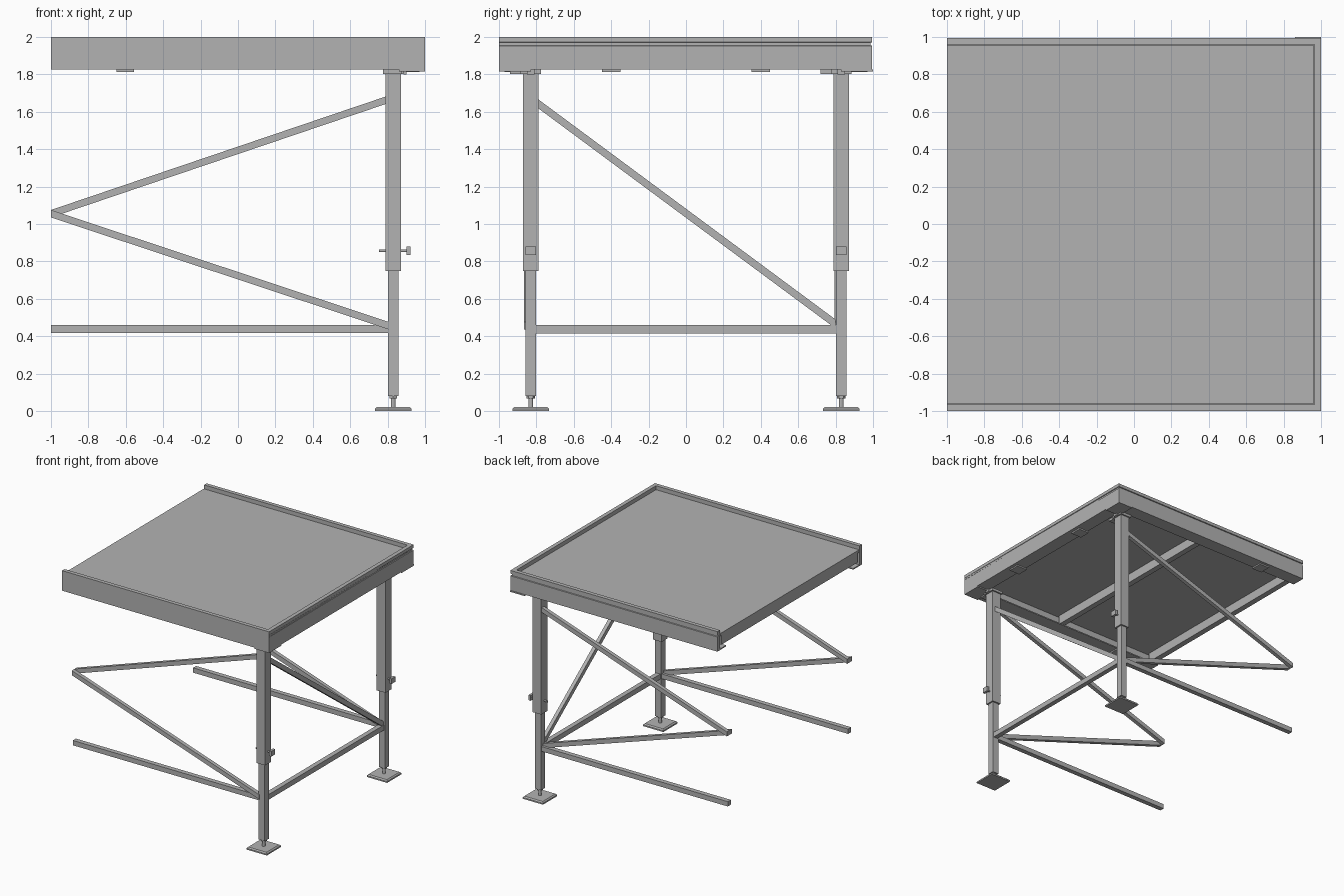
import bpy, bmesh
from mathutils import Vector

cube = bpy.data.objects.get("Cube")
if cube:
    bpy.data.objects.remove(cube)

metal = bpy.data.materials.new("grey metal")
metal.use_nodes = True
GREY = (0.45, 0.45, 0.45, 1)
metal.diffuse_color = GREY
metal.node_tree.nodes["Principled BSDF"].inputs["Base Color"].default_value = GREY


def finish(name, bm):
    bmesh.ops.recalc_face_normals(bm, faces=bm.faces)
    mesh = bpy.data.meshes.new(name)
    bm.to_mesh(mesh)
    bm.free()
    mesh.materials.append(metal)
    obj = bpy.data.objects.new(name, mesh)
    bpy.context.collection.objects.link(obj)
    return obj


def box(name, lo, hi, taper=1.0):
    """Box between two corners; taper shrinks its top."""
    lo, hi = Vector(lo), Vector(hi)
    bm = bmesh.new()
    bmesh.ops.create_cube(bm, size=1)
    for v in bm.verts:
        if v.co.z > 0:
            v.co.x *= taper
            v.co.y *= taper
        v.co = (lo + hi) / 2 + v.co * (hi - lo)
    return finish(name, bm)


def rod(name, a, b, radius, sides=12):
    a, b = Vector(a), Vector(b)
    bm = bmesh.new()
    bmesh.ops.create_cone(bm, cap_ends=True, segments=sides, radius1=radius,
                          radius2=radius, depth=(b - a).length)
    turn = (b - a).to_track_quat('Z', 'Y')
    for v in bm.verts:
        v.co = turn @ v.co + (a + b) / 2
    return finish(name, bm)


def brace(name, a, b, half_height, side):
    """Flat bar with vertically cut ends; side is its half thickness vector."""
    side, up = Vector(side), Vector((0, 0, half_height))
    bm = bmesh.new()
    rings = [[bm.verts.new(Vector(p) + s * side + u * up)
              for s, u in ((-1, -1), (1, -1), (1, 1), (-1, 1))] for p in (a, b)]
    for i in range(4):
        j = (i + 1) % 4
        bm.faces.new((rings[0][i], rings[0][j], rings[1][j], rings[1][i]))
    for ring in rings:
        bm.faces.new(ring)
    return finish(name, bm)


# Edge frame: channel profile (inset, height) swept round three sides
profile = [(0, 1.825), (0, 1.953), (0.008, 1.955), (0.008, 1.97), (0, 1.972), (0, 2),
           (0.035, 2), (0.035, 1.835), (0.12, 1.835), (0.12, 1.825)]
bm = bmesh.new()
stations = []
for cx, cy, open_end in ((-1, -1, 1), (1, -1, 0), (1, 1, 0), (-1, 1, 1)):
    ring = []
    for d, z in profile:
        if cy < 0 and 1.95 < z < 1.98:
            d = 0                      # the groove is only on the back rail
        edge = 0.995 if cy > 0 else 1
        ring.append(bm.verts.new((cx if open_end else cx * (1 - d), cy * (edge - d), z)))
    stations.append(ring)
count = len(profile)
for r0, r1 in zip(stations, stations[1:]):
    for i in range(count):
        j = (i + 1) % count
        bm.faces.new((r0[i], r0[j], r1[j], r1[i]))
bm.faces.new(stations[0])
bm.faces.new(stations[-1])
finish("edge_frame", bm)

# Deck sheet and the joists below it
box("deck_panel", (-1, -0.96, 1.945), (0.962, 0.955, 1.968))
for name, x in (("middle_joist", 0.0), ("open_edge_joist", -0.975)):
    box(name, (x - 0.025, -0.94, 1.865), (x + 0.025, 0.94, 1.945))

# Small plates under the frame
for i, y in enumerate((-0.4, 0.4)):
    box(f"side_clip_{i}", (0.87, y - 0.05, 1.813), (0.97, y + 0.05, 1.825))
for i, y in enumerate((-0.92, 0.92)):
    box(f"long_rail_clip_{i}", (-0.65, y - 0.05, 1.813), (-0.555, y + 0.05, 1.825))

LEG = 0.83
for label, s in (("front", -1), ("back", 1)):
    y = s * LEG

    def block(name, half, z0, z1, taper=1.0):
        return box(f"{label}_{name}", (LEG - half, y - half, z0),
                   (LEG + half, y + half, z1), taper)

    # Telescopic leg with screw foot
    block("upper_leg", 0.042, 0.75, 1.825)
    block("lower_leg", 0.029, 0.08, 0.75)
    rod(f"{label}_foot_screw", (LEG, y, 0.015), (LEG, y, 0.1), 0.013)
    rod(f"{label}_foot_nut", (LEG, y, 0.066), (LEG, y, 0.08), 0.024, 6)
    block("foot_pad", 0.098, 0, 0.012)
    block("foot_pad_top", 0.098, 0.012, 0.022, 0.9)

    # Locking pin
    rod(f"{label}_lock_pin", (0.755, y, 0.857), (0.905, y, 0.857), 0.007)
    box(f"{label}_lock_knob", (0.9, y - 0.027, 0.835), (0.922, y + 0.027, 0.88))

    # Leg head plates and bracket
    block("head_plate", 0.055, 1.803, 1.825)
    y0, y1 = (-0.94, -0.775) if s < 0 else (0.72, 0.86)
    box(f"{label}_head_wing", (0.775, y0, 1.803), (0.875, y1, 1.825))
    box(f"{label}_corner_plate", (0.86, min(y, s), 1.815), (1.0, max(y, s), 1.826))
    box(f"{label}_head_tab", (0.885, y - 0.02, 1.8), (0.9, y + 0.02, 1.826))

    # Long rail and the two diagonal bars
    box(f"{label}_long_rail", (-1, y - 0.021, 0.418), (0.81, y + 0.021, 0.46))
    thick = (0, 0.017, 0)
    brace(f"{label}_upper_diagonal", (-1, y + 0.018, 1.055), (0.8, y + 0.018, 1.665), 0.02, thick)
    brace(f"{label}_lower_diagonal", (-1, y - 0.018, 1.055), (0.81, y - 0.018, 0.455), 0.02, thick)

# Cross rail and cross diagonal between the legs
box("cross_rail", (LEG - 0.021, -0.81, 0.415), (LEG + 0.021, 0.81, 0.46))
brace("cross_diagonal", (LEG, -0.8, 1.65), (LEG, 0.8, 0.465), 0.024, (0.016, 0, 0))
